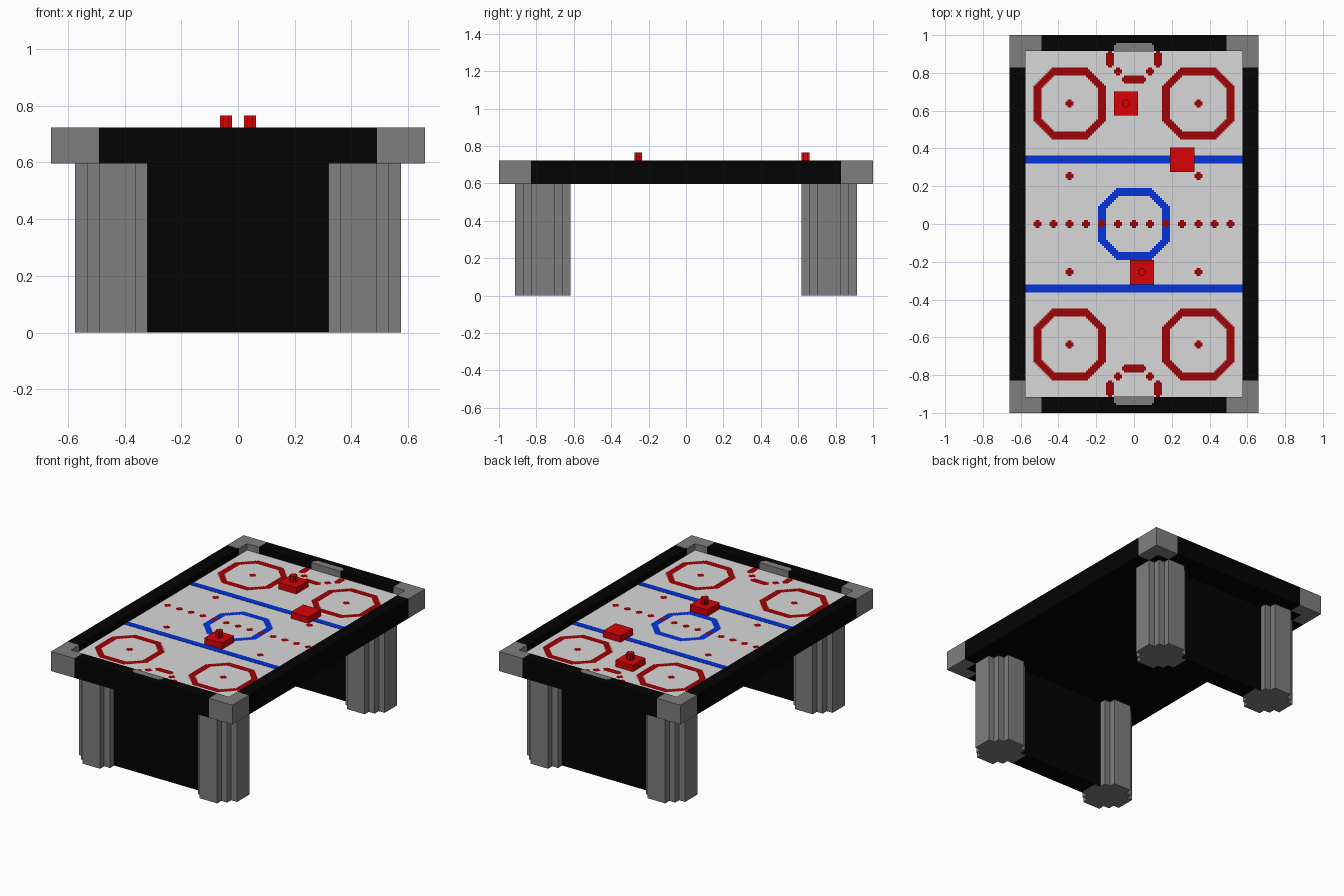
import bpy, bmesh
from mathutils import Matrix

cube = bpy.data.objects.get("Cube")
if cube:
    bpy.data.objects.remove(cube, do_unlink=True)

U = 2 / 47          # block size; all measurements below are in blocks
C = 0.25            # small cell used by the painted markings


def material(name, rgb):
    m = bpy.data.materials.new(name)
    m.use_nodes = True
    m.diffuse_color = (*rgb, 1)
    m.node_tree.nodes["Principled BSDF"].inputs["Base Color"].default_value = (*rgb, 1)
    return m


BLACK = material("black", (0.001, 0.001, 0.001))
GRAY = material("gray", (0.21, 0.21, 0.21))
WHITE = material("playfield_white", (0.69, 0.69, 0.69))
RED = material("bright_red", (0.7, 0.001, 0.002))
DARK_RED = material("dark_red", (0.34, 0.001, 0.002))
BLUE = material("blue", (0.001, 0.033, 0.7))


def finish(name, bm, mat):
    bmesh.ops.scale(bm, vec=(U, U, U), verts=bm.verts)
    me = bpy.data.meshes.new(name)
    bm.to_mesh(me)
    bm.free()
    me.materials.append(mat)
    ob = bpy.data.objects.new(name, me)
    bpy.context.collection.objects.link(ob)
    return ob


def boxes(name, mat, *specs):
    bm = bmesh.new()
    for x0, x1, y0, y1, z0, z1 in specs:
        size = Matrix.Diagonal((abs(x1 - x0), abs(y1 - y0), z1 - z0, 1))
        mid = Matrix.Translation(((x0 + x1) / 2, (y0 + y1) / 2, (z0 + z1) / 2))
        bmesh.ops.create_cube(bm, size=1, matrix=mid @ size)
    return finish(name, bm, mat)


def prism(name, mat, outline, z0, z1):
    bm = bmesh.new()
    face = bm.faces.new([bm.verts.new((x, y, z0)) for x, y in outline])
    new = bmesh.ops.extrude_face_region(bm, geom=[face])["geom"]
    bmesh.ops.translate(bm, vec=(0, 0, z1 - z0),
                        verts=[v for v in new if isinstance(v, bmesh.types.BMVert)])
    bmesh.ops.recalc_face_normals(bm, faces=bm.faces)
    return finish(name, bm, mat)


def four_way(quarter, cx, cy):
    """Mirror a quarter outline into a closed ring around a center."""
    ring = (quarter + [(-x, y) for x, y in reversed(quarter)]
            + [(-x, -y) for x, y in quarter]
            + [(x, -y) for x, y in reversed(quarter)])
    return [(cx + x, cy + y) for x, y in ring]


def painted(name, mat, stamps, lift):
    """Paint round one-block stamps, made of small cells, as a thin sheet."""
    cells = set()
    for cx, cy in stamps:
        for i in range(-2, 2):
            for j in range(-2, 2):
                if abs(i + 0.5) + abs(j + 0.5) < 3:
                    cells.add((round(cx / C) + i, round(cy / C) + j))
    bm = bmesh.new()
    for i, j in sorted(cells):
        corners = ((i, j), (i + 1, j), (i + 1, j + 1), (i, j + 1))
        bm.faces.new([bm.verts.new((a * C, b * C, FIELD + lift)) for a, b in corners])
    bmesh.ops.remove_doubles(bm, verts=bm.verts, dist=0.001)
    return finish(name, bm, mat)


BOTTOM, FIELD, TOP = 14, 16, 17
SIDES = (-1, 1)
QUADS = [(s, t) for s in SIDES for t in SIDES]

# Table bed and playing surface
boxes("table_bed", BLACK, (-13.5, 13.5, -21.5, 21.5, BOTTOM, FIELD - 0.1))
boxes("playfield", WHITE, (-13.5, 13.5, -21.5, 21.5, FIELD - 0.1, FIELD))

for s in SIDES:
    end = "back" if s > 0 else "front"
    side = "left" if s > 0 else "right"
    # Rails, end panels and goals
    boxes(side + "_rail", BLACK, (s * 13.5, s * 15.5, -19.5, 19.5, BOTTOM, TOP))
    boxes(end + "_rail", BLACK, (-11.5, 11.5, s * 21.5, s * 23.5, BOTTOM, TOP))
    boxes(end + "_panel", BLACK, (-7.5, 7.5, s * 16.48, s * 19.52, 0.02, BOTTOM))
    boxes(end + "_goal", GRAY,
          (-2.5, 2.5, s * 21.48, s * 22.25, FIELD, TOP + 0.01),
          (-2.25, 2.25, s * 22.25, s * 22.5, FIELD, TOP + 0.01))

for t, s in QUADS:
    where = ("left" if t > 0 else "right") + ("_back" if s > 0 else "_front")
    # L-shaped corner guards
    ell = [(15.5, 23.5), (11.5, 23.5), (11.5, 21.5),
           (13.5, 21.5), (13.5, 19.5), (15.5, 19.5)]
    prism(where + "_corner", GRAY, [(t * x, s * y) for x, y in ell], BOTTOM, TOP)
    # Stepped column legs
    quarter = [(3.5, 1.5), (2.5, 1.5), (2.5, 2.5), (1.5, 2.5), (1.5, 3.5)]
    prism(where + "_leg", GRAY, four_way(quarter, t * 10, s * 18), 0, BOTTOM)

# Blue zone lines
boxes("zone_lines", BLUE,
      *[(-13.5, 13.5, s * 8 - 0.5, s * 8 + 0.5, FIELD, FIELD + 0.04) for s in SIDES])

# Octagonal circles
octagon = [(s * 4, k / 2) for s in SIDES for k in range(-4, 5)]
octagon += [(k / 2, s * 4) for s in SIDES for k in range(-4, 5)]
octagon += [(s * (4 - k / 2), t * (2 + k / 2)) for s, t in QUADS for k in range(1, 4)]
spots = [(s * 8, t * 15) for s, t in QUADS]
painted("center_circle", BLUE, octagon, 0.04)
painted("corner_circles", DARK_RED,
        [(cx + x, cy + y) for cx, cy in spots for x, y in octagon], 0.04)

# Small round dots
dots = spots + [(s * 8, t * 6) for s, t in QUADS]
dots += [(2 * k, 0) for k in range(-6, 7)]
painted("dots", DARK_RED, dots, 0.08)

# Goal creases
crease = [(k / 2, s * 18) for s in SIDES for k in range(-2, 3)]
for s, t in QUADS:
    crease += [(t * 2, s * 19), (t * 3, s * 20), (t * 3, s * 20.5), (t * 3, s * 21)]
painted("goal_creases", DARK_RED, crease, 0.04)

# Strikers with knobs, and the puck
knob = [(0.5, 0.25), (0.25, 0.25), (0.25, 0.5)]
for name, x, y in (("back_striker", -1, 15), ("front_striker", 1, -6)):
    boxes(name, RED, (x - 1.5, x + 1.5, y - 1.5, y + 1.5, FIELD, TOP))
    prism(name + "_knob", RED, four_way(knob, x, y), TOP, TOP + 1)
boxes("puck", RED, (4.5, 7.5, 6.5, 9.5, FIELD, TOP))
